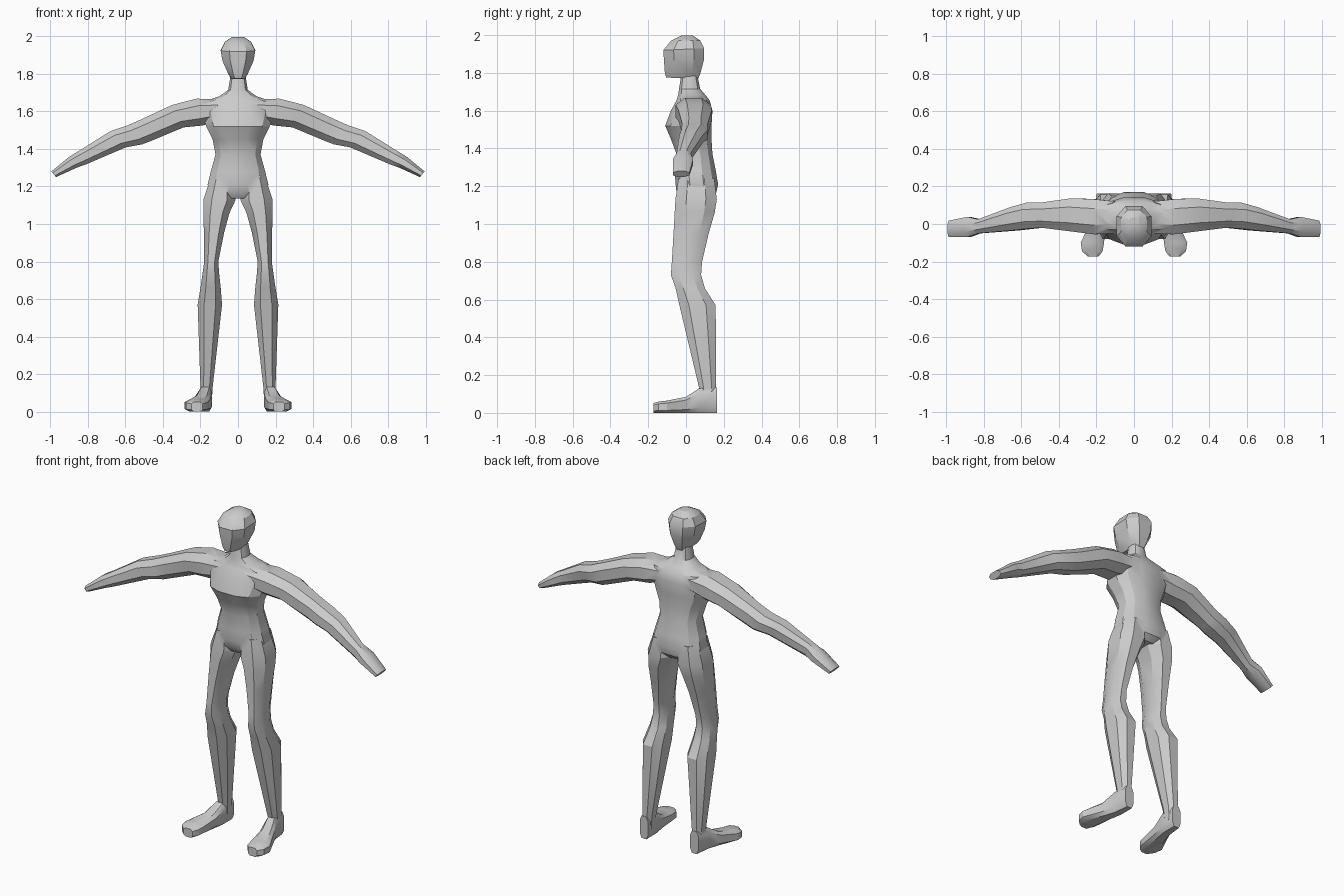
import bpy, bmesh, math
from mathutils import Vector

if "Cube" in bpy.data.objects:
    bpy.data.objects.remove(bpy.data.objects["Cube"])

skin = bpy.data.materials.new("light_grey")
skin.diffuse_color = (0.6, 0.6, 0.6, 1)
skin.use_nodes = True
skin.node_tree.nodes["Principled BSDF"].inputs["Base Color"].default_value = skin.diffuse_color


def loft(name, rings, n=8, power=0.85, mirror=False):
    """Skin a tube through rings (a, b, v): a-b is one full axis, v the other half axis."""
    bm = bmesh.new()
    shape = []
    for i in range(n):
        t = (i + 0.5) * 2 * math.pi / n
        shape.append([math.copysign(abs(f(t)) ** power, f(t)) for f in (math.cos, math.sin)])
    mu = max(p[0] for p in shape)
    mv = max(p[1] for p in shape)
    for side in ((1, -1) if mirror else (1,)):
        loops = []
        for a, b, v in rings:
            a, b, v = Vector(a), Vector(b), Vector(v)
            c, u = (a + b) / 2, (b - a) / 2
            pts = [c + u * p / mu + v * q / mv for p, q in shape]
            loops.append([bm.verts.new((p.x * side, p.y, p.z)) for p in pts])
        for r, s in zip(loops, loops[1:]):
            for i in range(n):
                j = (i + 1) % n
                bm.faces.new((r[i], r[j], s[j], s[i]))
        bm.faces.new(loops[0])
        bm.faces.new(loops[-1])
    bmesh.ops.recalc_face_normals(bm, faces=bm.faces)
    me = bpy.data.meshes.new(name)
    bm.to_mesh(me)
    bm.free()
    me.materials.append(skin)
    ob = bpy.data.objects.new(name, me)
    bpy.context.collection.objects.link(ob)
    return ob


def level(z, x0, x1, y0, y1, tilt=0):
    """Horizontal ring; tilt raises the back edge."""
    x = (x0 + x1) / 2
    return (x, y0, z), (x, y1, z + tilt), ((x1 - x0) / 2, 0, 0)


# torso with neck: height, half width, front, back
torso = loft("body", [level(z, -w, w, f, b) for z, w, f, b in [
    (1.135, .08, -.03, .13), (1.165, .15, -.05, .16), (1.21, .162, -.055, .17),
    (1.28, .145, -.06, .158), (1.37, .12, -.05, .14), (1.45, .135, -.08, .135),
    (1.52, .17, -.11, .135), (1.6, .19, -.08, .14), (1.655, .18, -.05, .125),
    (1.68, .1, -.042, .105), (1.715, .052, -.037, .075), (1.79, .04, -.025, .06)]], 12)

# legs: height, inner x, outer x, front, back
legs = loft("legs", [level(*r) for r in [
    (1.24, .03, .148, -.04, .15), (1.13, .012, .185, -.056, .163),
    (1.06, .045, .184, -.06, .152), (.95, .075, .182, -.066, .12),
    (.8, .105, .18, -.075, .085), (.73, .1, .19, -.08, .08),
    (.66, .092, .2, -.055, .1), (.57, .085, .215, -.035, .157),
    (.13, .135, .2, .07, .16), (.05, .14, .198, .075, .158)]], mirror=True)

# feet: depth, centre x, half width, top height
feet = loft("feet", [((x, y, 0), (x, y, t), (w, 0, 0)) for y, x, w, t in [
    (.163, .17, .028, .135), (.07, .175, .036, .13), (0, .193, .045, .085),
    (-.1, .222, .062, .065), (-.145, .222, .055, .06), (-.172, .218, .03, .052)]],
    power=.6, mirror=True)

# arms with hands: lower x, z, upper x, z, front, back
arms = loft("arms", [((xb, (f + b) / 2, zb), (xt, (f + b) / 2, zt), (0, (b - f) / 2, 0))
                     for xb, zb, xt, zt, f, b in [
    (.1, 1.55, .1, 1.665, -.05, .12), (.19, 1.525, .22, 1.668, -.055, .132),
    (.29, 1.515, .35, 1.635, -.04, .137), (.47, 1.44, .5, 1.565, -.02, .115),
    (.51, 1.425, .59, 1.525, -.025, .115), (.6, 1.408, .68, 1.495, -.035, .09),
    (.81, 1.318, .84, 1.395, -.05, .025), (.86, 1.3, .9, 1.358, -.07, .038),
    (.97, 1.25, .995, 1.28, -.07, .018)]], mirror=True)

# merge limbs into one continuous skin
for part in (legs, feet, arms):
    mod = torso.modifiers.new("join_" + part.name, "BOOLEAN")
    mod.operation, mod.solver, mod.object = "UNION", "EXACT", part
bpy.context.view_layer.update()
dg = bpy.context.evaluated_depsgraph_get()
merged = bpy.data.meshes.new_from_object(torso.evaluated_get(dg))
torso.modifiers.clear()
torso.data = merged
for part in (legs, feet, arms):
    bpy.data.objects.remove(part)

# head: height, half width, front, back, rise toward the back
head = loft("head", [level(z, -w, w, f, b, t) for z, w, f, b, t in [
    (1.775, .035, -.105, .065, -.005), (1.8, .052, -.112, .077, 0),
    (1.87, .083, -.117, .095, 0), (1.92, .092, -.12, .096, .01),
    (1.97, .07, -.08, .075, .002), (1.998, .03, -.025, .035, 0)]], 8, .8)

for ob in (torso, head):
    bpy.ops.object.select_all(action="DESELECT")
    ob.select_set(True)
    bpy.context.view_layer.objects.active = ob
    bpy.ops.object.shade_smooth_by_angle(angle=math.radians(30))
